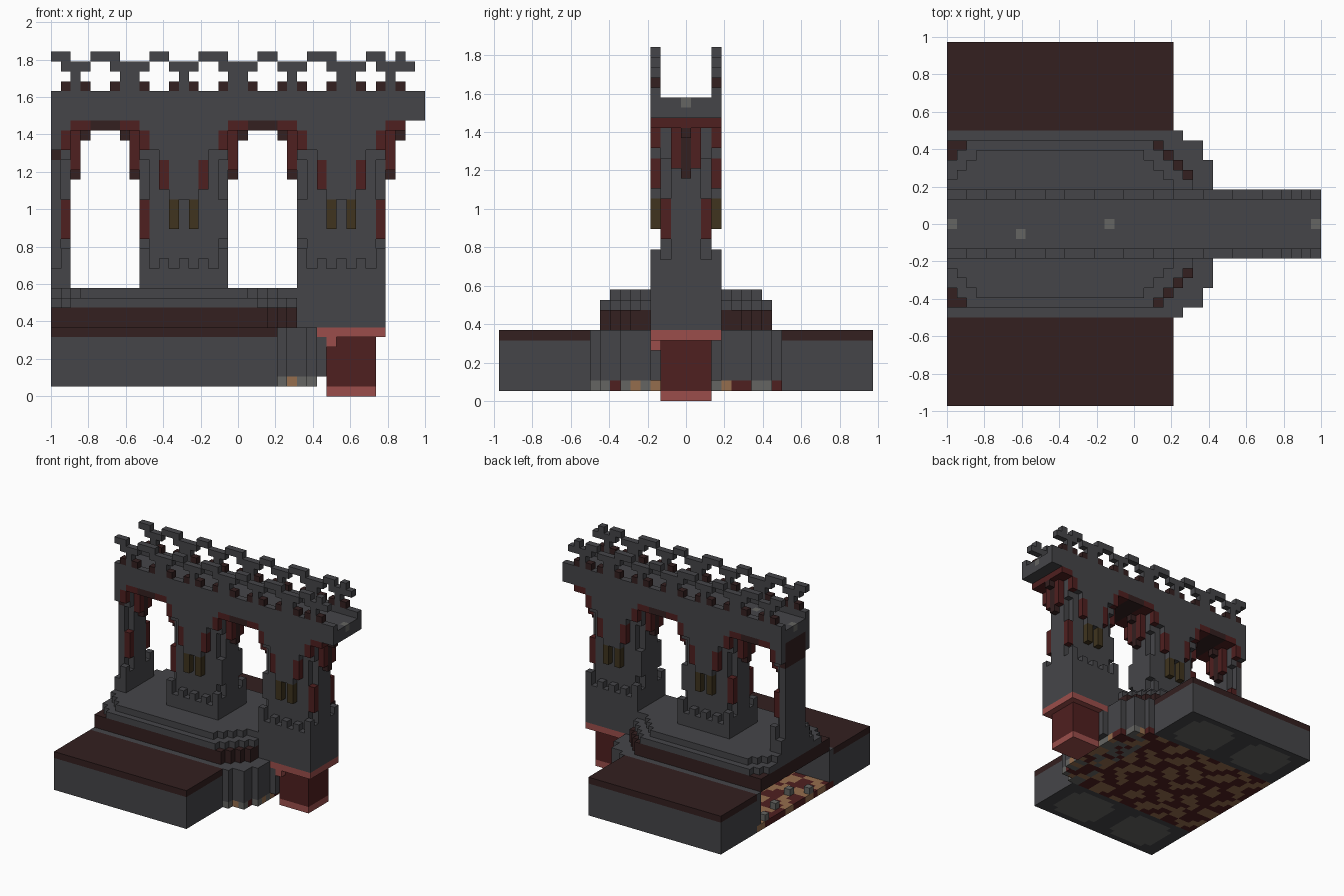
import bpy, bmesh, math, random

if "Cube" in bpy.data.objects:
    bpy.data.objects.remove(bpy.data.objects["Cube"], do_unlink=True)

U = 2 / 38                      # edge of one block
NX, HY = 38, 18.5               # blocks along x, half the blocks along y
random.seed(4)

COLOURS = {
    "grey_stone": (0.060, 0.060, 0.066),
    "dark_brown": (0.033, 0.014, 0.014),
    "deep_red": (0.078, 0.014, 0.014),
    "pink_stone": (0.330, 0.076, 0.070),
    "olive": (0.050, 0.034, 0.013),
    "light_grey": (0.130, 0.130, 0.122),
    "tan": (0.300, 0.155, 0.075),
}
NAMES = list(COLOURS)
MATS = []
for name, rgb in COLOURS.items():
    m = bpy.data.materials.new(name)
    m.use_nodes = True
    m.diffuse_color = (*rgb, 1)
    bsdf = m.node_tree.nodes["Principled BSDF"]
    bsdf.inputs["Base Color"].default_value = (*rgb, 1)
    bsdf.inputs["Roughness"].default_value = 0.9
    MATS.append(m)

cells = {}                      # (i, j, k) -> (part, colour)


def box(part, colour, x0, x1, y0, y1, z0, z1):
    """Fill a box of blocks; no colour carves it away. y is measured from the middle."""
    for i in range(max(0, round(x0)), min(NX, round(x1))):
        for j in range(round(y0 + HY), round(y1 + HY)):
            for k in range(z0, z1):
                if colour:
                    cells[i, j, k] = (part, colour)
                else:
                    cells.pop((i, j, k), None)


def mid(part, colour, x0, x1, h, z0, z1):
    box(part, colour, x0, x1, -h, h, z0, z1)


def pair(part, colour, x0, x1, y0, y1, z0, z1):
    """The same box on the front and the back."""
    box(part, colour, x0, x1, y0, y1, z0, z1)
    box(part, colour, x0, x1, -y1, -y0, z0, z1)


def quad(part, colour, c, d0, d1, y0, y1, z0, z1):
    """The same box in all four corners around a pillar centre."""
    pair(part, colour, c + d0, c + d1, y0, y1, z0, z1)
    pair(part, colour, c - d1, c - d0, y0, y1, z0, z1)


# side slabs with a brown cap and pale rounded panels underneath
pair("side_slab", "grey_stone", 0, 23, 9.5, 18.5, 1, 6)
pair("side_slab", "dark_brown", 0, 23, 9.5, 18.5, 6, 7)
for x in (2, 13):
    pair("side_slab", "light_grey", x, x + 8, 11.5, 16.5, 1, 2)
    pair("side_slab", "light_grey", x + 1, x + 7, 10.5, 17.5, 1, 2)

# stepped kerb around the hollow
for h, end in ((9.5, 24), (8.5, 26), (6.5, 27), (3.5, 28)):
    mid("kerb", "grey_stone", 0, end, h, 2, 7)
mid("kerb", None, 0, 22, 8.5, 2, 7)

# mottled floor of winding red and tan bands
for i in range(27):
    for j in range(-9, 10):
        if (i < 24) or (i < 26 and abs(j) < 9) or abs(j) < 7:
            wave = math.sin(1.5 * i + 1.7 * math.sin(0.9 * j)) + math.sin(1.6 * j + 1.9 * math.sin(0.8 * i))
            tone = "tan" if wave > 0.1 else "deep_red"
            if i > 21 and random.random() < 0.35:
                tone = "light_grey"
            mid_j = j - 0.5
            box("mottled_floor", tone, i, i + 1, mid_j, mid_j + 1, 1, 2)
for i, j in ((1, 2.5), (0, -4.5), (2, -2.5), (0, 6.5)):
    box("rubble", "light_grey", i, i + 1, j, j + 1, 2, 3)

# platform of three tiers with stepped corners
TIERS = {
    ("dark_brown", 7, 9): ((8.5, 0, 22), (7.5, 0, 23), (6.5, 0, 24), (5.5, 0, 25)),
    ("grey_stone", 9, 10): ((8.5, 2, 21), (7.5, 1, 22), (6.5, 0, 23), (5.5, 0, 24), (4.5, 0, 25)),
    ("grey_stone", 10, 11): ((7.5, 3, 20), (6.5, 2, 21), (5.5, 1, 22), (4.5, 0, 23), (3.5, 0, 25)),
}
for (colour, z0, z1), rows in TIERS.items():
    for h, a, b in rows:
        mid("platform", colour, a, b, h, z0, z1)

# bridge deck with raised rims
mid("deck", "grey_stone", 0, 38, 3.5, 28, 30)
pair("deck", "grey_stone", 0, 38, 2.5, 3.5, 30, 31)
for x, y in ((0, -0.5), (7, -1.5), (16, -0.5), (37, -0.5)):
    box("deck", "light_grey", x, x + 1, y, y + 1, 29, 30)


def pillar(part, c, foot, red_side):
    # base block with finger-like tops
    mid(part, "grey_stone", c - 4.5, c + 4.5, 3.5, foot, 13)
    quad(part, "grey_stone", c, 3.5, 4.5, 2.5, 3.5, 13, 15)
    quad(part, "grey_stone", c, 1.5, 2.5, 2.5, 3.5, 13, 14)
    pair(part, "grey_stone", c - 0.5, c + 0.5, 2.5, 3.5, 13, 14)
    quad(part, "grey_stone", c, 3.5, 4.5, 1.5, 2.5, 13, 14)
    # cross-shaped shaft
    mid(part, "grey_stone", c - 4.5, c + 4.5, 1.5, 13, 28)
    mid(part, "grey_stone", c - 3.5, c + 3.5, 2.5, 13, 28)
    # corner blocks, red on one side
    quad(part, "grey_stone", c, 3.5, 4.5, 1.5, 2.5, 16, 20)
    e = c + red_side * 4
    pair(part, "deep_red", e - 0.5, e + 0.5, 1.5, 2.5, 16, 20)
    quad(part, "grey_stone", c, 3.5, 4.5, 1.5, 2.5, 24, 28)
    # brackets flaring toward the deck
    for d, z in ((1.5, 20), (2.5, 22), (3.5, 25), (4.5, 27)):
        pair(part, "grey_stone", c - d, c + d, 2.5, 3.5, z, 28)
    quad(part, "deep_red", c, 1.5, 2.5, 2.5, 3.5, 21, 24)
    quad(part, "deep_red", c, 3.5, 4.5, 2.5, 3.5, 25, 27)
    # hanging lamps
    quad(part, "olive", c, 0.5, 1.5, 2.5, 3.5, 17, 20)
    # arch corbels
    quad(part, "deep_red", c, 4.5, 6.5, -3.5, 3.5, 27, 28)
    quad(part, "deep_red", c, 4.5, 5.5, -1.5, 1.5, 23, 27)
    quad(part, "dark_brown", c, 4.5, 6.5, -0.5, 0.5, 26, 27)
    quad(part, "dark_brown", c, 4.5, 5.5, -0.5, 0.5, 22, 27)


pillar("end_pillar", -2.5, 11, 1)
pillar("middle_pillar", 13.5, 11, -1)
pillar("outer_pillar", 29.5, 7, 1)
mid("end_pillar", "dark_brown", 0, 1, 2.5, 24, 28)

# brown soffits over the two arches
for x in (4, 20):
    mid("arch_soffit", "dark_brown", x, x + 3, 3.5, 27, 28)

# foundation under the outer pillar
mid("foundation", "pink_stone", 27, 34, 3.5, 6, 7)
box("foundation", "pink_stone", 28, 29, -3.5, -2.5, 5, 6)
mid("foundation", "deep_red", 28, 33, 2.5, 1, 6)
mid("foundation", "pink_stone", 28, 33, 2.5, 0, 1)

# open parapets: posts, cross bars and raised caps
for a, b in ((2, 3), (7, 9), (13, 14), (18, 20), (24, 25), (29, 31), (34, 35)):
    pair("parapet", "dark_brown", a - 1, b + 1, 2.5, 3.5, 31, 32)
    pair("parapet", "grey_stone", a, b, 2.5, 3.5, 31, 33)
    pair("parapet", "grey_stone", a - 1, b + 1, 2.5, 3.5, 33, 34)
pair("parapet", "grey_stone", 35, 37, 2.5, 3.5, 33, 34)
for a, b in ((0, 2), (4, 7), (10, 12), (15, 18), (21, 23), (26, 29), (32, 34), (35, 36)):
    pair("parapet", "grey_stone", a, b, 2.5, 3.5, 34, 35)


def build(part):
    """Turn the visible block sides of one part into a mesh."""
    bm = bmesh.new()
    verts = {}

    def vert(p):
        if p not in verts:
            verts[p] = bm.verts.new((p[0] * U - 1, (p[1] - HY) * U, p[2] * U))
        return verts[p]

    for cell, (owner, colour) in cells.items():
        if owner != part:
            continue
        for axis in range(3):
            for side in (0, 1):
                near = list(cell)
                near[axis] += 2 * side - 1
                if tuple(near) in cells:
                    continue
                corners = []
                for s, t in ((0, 0), (1, 0), (1, 1), (0, 1)):
                    p = list(cell)
                    p[axis] += side
                    p[(axis + 1) % 3] += s
                    p[(axis + 2) % 3] += t
                    corners.append(vert(tuple(p)))
                face = bm.faces.new(corners if side else corners[::-1])
                face.material_index = NAMES.index(colour)
    bmesh.ops.dissolve_limit(bm, angle_limit=0.02, verts=bm.verts, edges=bm.edges, delimit={"MATERIAL"})
    mesh = bpy.data.meshes.new(part)
    for m in MATS:
        mesh.materials.append(m)
    bm.to_mesh(mesh)
    bm.free()
    bpy.context.collection.objects.link(bpy.data.objects.new(part, mesh))


for part in sorted({owner for owner, _ in cells.values()}):
    build(part)
